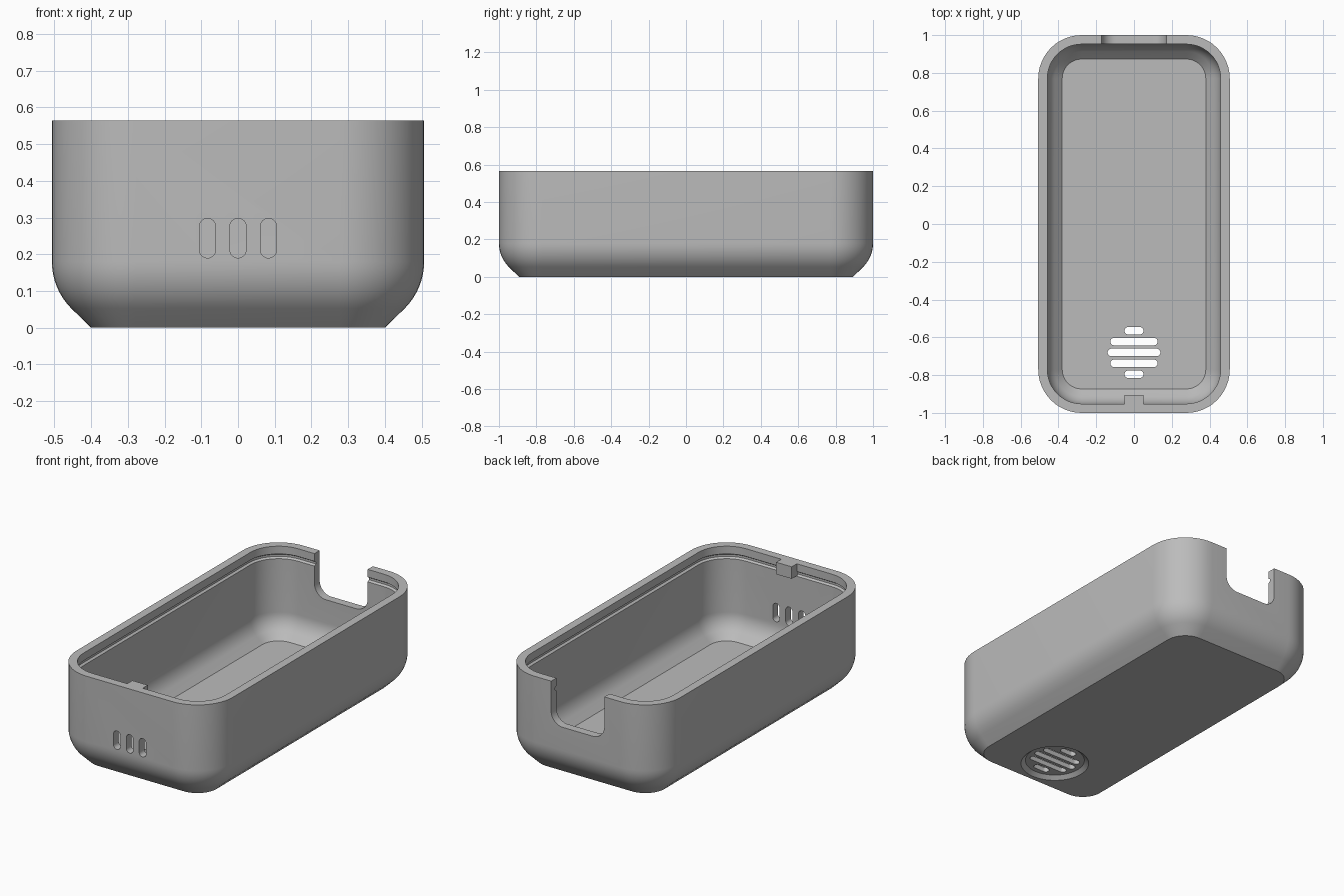
import bpy, bmesh
from math import sin, cos, pi, radians

if "Cube" in bpy.data.objects:
    bpy.data.objects.remove(bpy.data.objects["Cube"], do_unlink=True)

HX, HY, HEIGHT, CORNER = 0.507, 1.0, 0.565, 0.23
WALL = 0.048

grey = bpy.data.materials.new("plain grey")
grey.use_nodes = True
COLOUR = (0.5, 0.5, 0.5, 1)
grey.diffuse_color = COLOUR
grey.node_tree.nodes["Principled BSDF"].inputs["Base Color"].default_value = COLOUR


def rounded(hx, hy, r, seg=12):
    """Counter-clockwise rounded rectangle outline."""
    pts = []
    for q, (sx, sy) in enumerate([(1, 1), (-1, 1), (-1, -1), (1, -1)]):
        for i in range(seg + 1):
            a = (q + i / seg) * pi / 2
            pts.append((sx * (hx - r) + r * cos(a), sy * (hy - r) + r * sin(a)))
    return pts


def loft(name, rings):
    """Closed solid through a stack of equal-length rings."""
    bm = bmesh.new()
    loops = [[bm.verts.new(p) for p in ring] for ring in rings]
    n = len(loops[0])
    for a, b in zip(loops, loops[1:]):
        for i in range(n):
            j = (i + 1) % n
            bm.faces.new((a[i], a[j], b[j], b[i]))
    bm.faces.new(loops[0][::-1])
    bm.faces.new(loops[-1])
    bmesh.ops.remove_doubles(bm, verts=bm.verts, dist=1e-5)
    bmesh.ops.recalc_face_normals(bm, faces=bm.faces)
    mesh = bpy.data.meshes.new(name)
    bm.to_mesh(mesh)
    bm.free()
    mesh.materials.append(grey)
    obj = bpy.data.objects.new(name, mesh)
    bpy.context.collection.objects.link(obj)
    return obj


def prism(name, outline, axis, cx, c, lo, hi):
    """Outline swept along y (upright outline) or z (flat outline)."""
    def place(u, v, t):
        return (cx + u, t, c + v) if axis == "y" else (cx + u, c + v, t)
    return loft(name, [[place(u, v, t) for u, v in outline] for t in (lo, hi)])


def combine(body, tool, operation):
    mod = body.modifiers.new(tool.name, "BOOLEAN")
    mod.operation, mod.solver, mod.object = operation, "EXACT", tool
    bpy.context.view_layer.objects.active = body
    bpy.ops.object.modifier_apply(modifier=mod.name)
    bpy.data.objects.remove(tool, do_unlink=True)


# Shell profile as (inset, z): outside going up, over the rim, inside going down
R = 0.18
arc = [radians(45) * i / 8 for i in range(9)]
outer = [(R - R * cos(a), R - R * sin(a)) for a in reversed(arc)]
ri = R - WALL
inner = [(R - ri * cos(a), R - ri * sin(a)) for a in arc]
groove = [(WALL, 0.52), (WALL + -0.012, 0.512), (WALL - 0.012, 0.5), (WALL, 0.492)]
profile = ([(0.107, 0)] + outer + [(0, HEIGHT), (WALL, HEIGHT)] + groove
           + inner + [(0.127, WALL)])
shell = loft("case_shell", [
    [(x, y, z) for x, y in rounded(HX - d, HY - d, CORNER - d)] for d, z in profile])

# Latch tab inside the front rim
tab = prism("latch_tab", [(-0.05, -0.035), (0.05, -0.035), (0.05, 0.035), (-0.05, 0.035)],
            "y", 0, HEIGHT - 0.035, -0.97, -0.905)
combine(shell, tab, "UNION")

# Cable notch in the back wall
combine(shell, prism("notch_cutter", rounded(0.172, 0.2, 0.075), "y", 0, 0.515, 0.85, 1.1),
        "DIFFERENCE")

# Three upright vents in the front wall
for x in (-0.083, 0, 0.083):
    combine(shell, prism("vent_cutter", rounded(0.022, 0.054, 0.022, 8), "y", x, 0.244, -1.1, -0.88),
            "DIFFERENCE")

# Round recess under the floor with sloping sides
GRILLE_Y = -0.68
recess = loft("recess_cutter", [
    [(r * cos(i * pi / 32), GRILLE_Y + r * sin(i * pi / 32), z) for i in range(64)]
    for r, z in ((0.207, -0.02), (0.187, 0), (0.163, 0.02))])
combine(shell, recess, "DIFFERENCE")

# Speaker grille slots through the floor
for i, half in enumerate((0.05, 0.125, 0.14, 0.125, 0.05)):
    y = GRILLE_Y + (i - 2) * 0.0575
    combine(shell, prism("grille_cutter", rounded(half, 0.02, 0.02, 8), "z", 0, y, -0.1, 0.1),
            "DIFFERENCE")

bpy.ops.object.select_all(action="DESELECT")
shell.select_set(True)
bpy.context.view_layer.objects.active = shell
bpy.ops.object.shade_smooth_by_angle(angle=radians(30))
